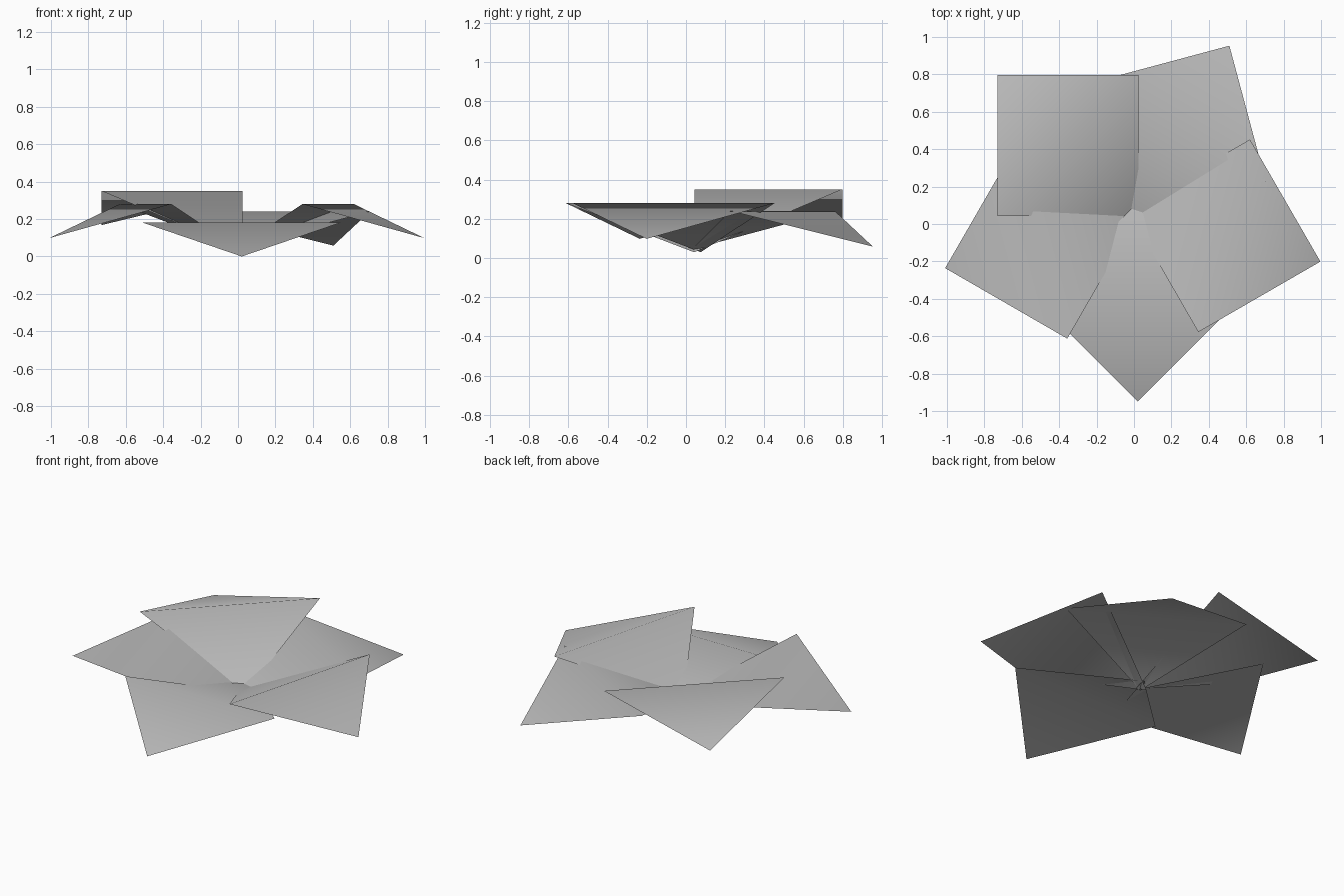
import bpy
import bmesh
from math import radians
from mathutils import Vector, Matrix

cube = bpy.data.objects.get("Cube")
if cube:
    bpy.data.objects.remove(cube, do_unlink=True)

# Single grey material
grey = bpy.data.materials.new("soft_grey")
grey.use_nodes = True
colour = (0.5, 0.5, 0.5, 1)
grey.diffuse_color = colour
grey.node_tree.nodes["Principled BSDF"].inputs["Base Color"].default_value = colour

HALF = 0.533   # half the diagonal of each square petal
DROP = 0.182   # how far the tip hangs below the fold


def petal(name, x, y, angle, base_z, fold_z):
    """Square sheet folded across its diagonal, growing outward from its base."""
    turn = Matrix.Rotation(radians(angle), 3, 'Z')
    root = Vector((x, y, 0))
    bm = bmesh.new()

    def corner(out, side, z):
        return bm.verts.new(root + turn @ Vector((out * HALF, side * HALF, z)))

    base = corner(0, 0, base_z)
    right = corner(1, -1, fold_z)
    tip = corner(2, 0, max(0, fold_z - DROP))
    left = corner(1, 1, fold_z)
    bm.faces.new((base, right, left))
    bm.faces.new((right, tip, left))
    for face in bm.faces:
        face.smooth = True
    mesh = bpy.data.meshes.new(name)
    bm.to_mesh(mesh)
    bm.free()
    mesh.materials.append(grey)
    bpy.context.collection.objects.link(bpy.data.objects.new(name, mesh))


# Five overlapping petals around the centre
petal("front_petal", 0.02, 0.116, 270, 0.055, 0.182)
petal("right_petal", 0.02, 0.04, 195, 0.03, 0.28)
petal("left_petal", -0.033, 0.075, 345, 0.03, 0.28)
petal("back_right_petal", 0.025, 0.043, 135, 0.03, 0.35)
petal("back_left_petal", -0.023, 0.03, 60, 0.045, 0.24)
